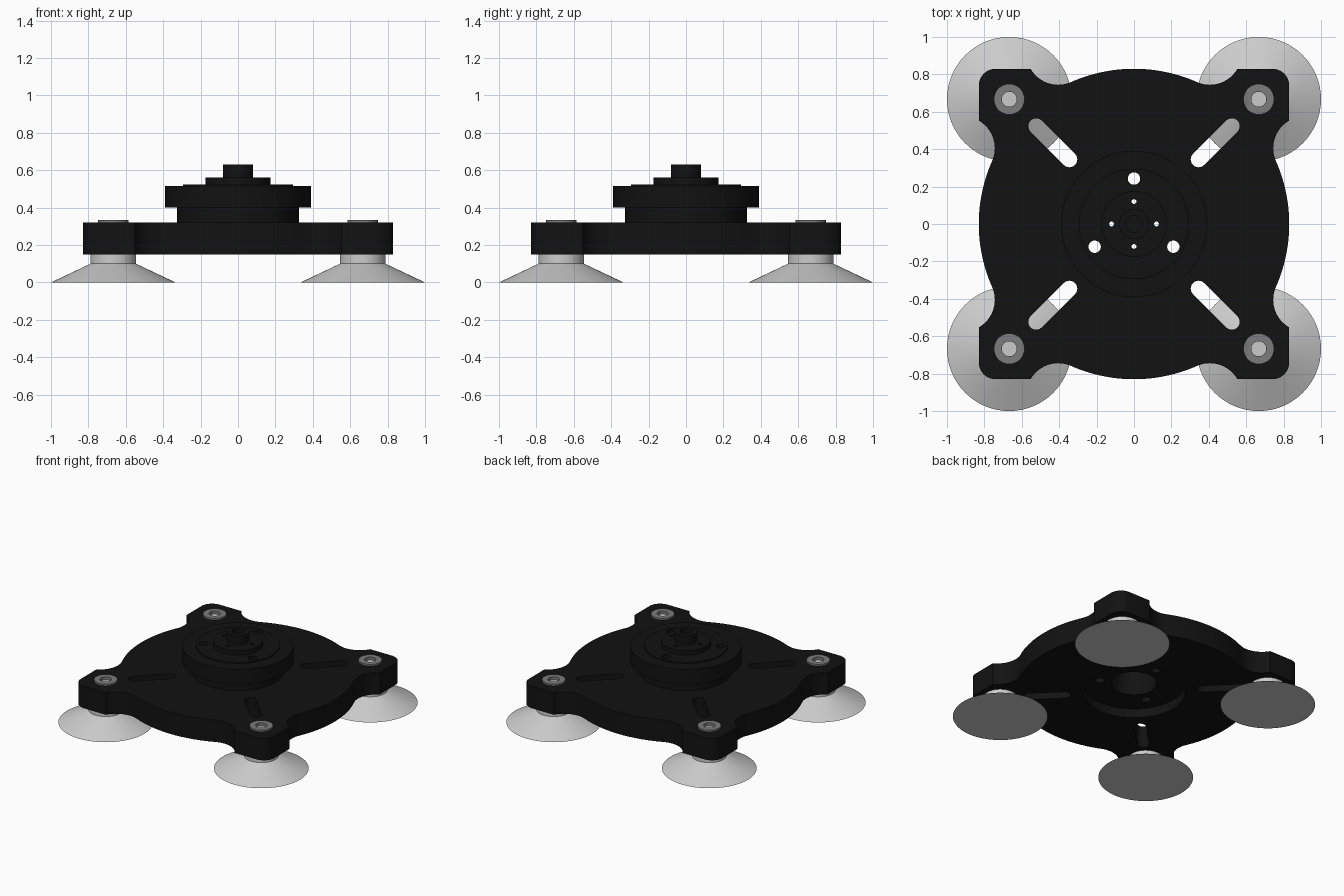
import bpy, bmesh, math
from math import cos, sin, pi, radians

if "Cube" in bpy.data.objects:
    bpy.data.objects.remove(bpy.data.objects["Cube"])


def material(name, v):
    m = bpy.data.materials.new(name)
    m.diffuse_color = (v, v, v, 1)
    m.use_nodes = True
    m.node_tree.nodes["Principled BSDF"].inputs["Base Color"].default_value = m.diffuse_color
    return m


BLACK = material("black_plastic", 0.006)
STEEL = material("grey_metal", 0.2)


def make(name, bm, mat=None):
    bmesh.ops.recalc_face_normals(bm, faces=bm.faces)
    me = bpy.data.meshes.new(name)
    bm.to_mesh(me)
    bm.free()
    ob = bpy.data.objects.new(name, me)
    bpy.context.collection.objects.link(ob)
    if mat:
        me.materials.append(mat)
    return ob


def arc(cx, cy, r, a0, a1, n):
    return [(cx + r * cos(radians(a0 + (a1 - a0) * i / n)),
             cy + r * sin(radians(a0 + (a1 - a0) * i / n))) for i in range(n + 1)]


def prism(name, pts, z0, z1, mat=None):
    bm = bmesh.new()
    face = bm.faces.new([bm.verts.new((x, y, z0)) for x, y in pts])
    ext = bmesh.ops.extrude_face_region(bm, geom=[face])
    top = [v for v in ext["geom"] if isinstance(v, bmesh.types.BMVert)]
    bmesh.ops.translate(bm, verts=top, vec=(0, 0, z1 - z0))
    return make(name, bm, mat)


def disc(x, y, r, z0, z1, n=32):
    return prism("cutter", arc(x, y, r, 0, 360, n)[:-1], z0, z1)


def lathe(name, profile, mat=None, n=64, loc=(0, 0, 0)):
    bm = bmesh.new()
    vs = [bm.verts.new((r, 0, z)) for r, z in profile]
    es = [bm.edges.new(p) for p in zip(vs, vs[1:])]
    bmesh.ops.spin(bm, geom=vs + es, cent=(0, 0, 0), axis=(0, 0, 1),
                   angle=2 * pi, steps=n)
    bmesh.ops.remove_doubles(bm, verts=bm.verts, dist=1e-5)
    ob = make(name, bm, mat)
    ob.location = loc
    return ob


def activate(ob):
    bpy.ops.object.select_all(action='DESELECT')
    ob.select_set(True)
    bpy.context.view_layer.objects.active = ob


def cut(ob, cutters):
    activate(ob)
    for c in cutters:
        c.hide_render = True
        m = ob.modifiers.new("cut", 'BOOLEAN')
        m.operation, m.solver, m.object = 'DIFFERENCE', 'EXACT', c
        bpy.ops.object.modifier_apply(modifier=m.name)
        bpy.data.objects.remove(c)


def smooth(ob):
    activate(ob)
    bpy.ops.object.shade_smooth_by_angle(angle=radians(25))


# Plate outline: one eighth, mirrored over the diagonal, then turned four times
R, NOTCH = 0.83, 0.17
a = 66.1
nx, ny = (R + NOTCH) * cos(radians(a)), (R + NOTCH) * sin(radians(a))
end = 360 - math.degrees(math.asin((ny - R) / NOTCH))
eighth = arc(0, 0, R, 90, a, 14)
eighth += arc(nx, ny, NOTCH, a + 180, end, 14)[1:]
eighth += arc(0.74, 0.74, 0.09, 90, 45, 5)
quarter = eighth + [(y, x) for x, y in reversed(eighth[:-1])]
outline = []
for k in range(4):
    c, s = round(cos(-k * pi / 2)), round(sin(-k * pi / 2))
    outline += [(x * c - y * s, x * s + y * c) for x, y in quarter[:-1]]
plate = prism("base_plate", outline, 0.15, 0.32, BLACK)

# Diagonal slots, underside recess and bore, bolt holes
cutters = []
for k in range(4):
    t = 45 + 90 * k
    c, s = cos(radians(t)), sin(radians(t))
    slot = arc(0.74 * c, 0.74 * s, 0.042, t - 90, t + 90, 12)
    slot += arc(0.488 * c, 0.488 * s, 0.042, t + 90, t + 270, 12)
    cutters.append(prism("cutter", slot, 0.1, 0.4))
    cutters.append(disc(0.943 * c, 0.943 * s, 0.075, 0.1, 0.4))
cutters.append(disc(0, 0, 0.36, 0.1, 0.22, 64))
cutters.append(disc(0, 0, 0.16, 0.1, 0.4, 64))


def bolt_holes():
    return [disc(0.243 * cos(radians(t)), 0.243 * sin(radians(t)), 0.033, 0.1, 0.8)
            for t in (90, 210, 330)]


cut(plate, cutters + bolt_holes())
smooth(plate)

# Stepped hub with central pin and socket
hub = lathe("hub", [(0, 0.46), (0.16, 0.46), (0.16, 0.315), (0.325, 0.315),
                    (0.325, 0.4), (0.39, 0.4), (0.39, 0.515), (0.295, 0.515),
                    (0.295, 0.525), (0.175, 0.525), (0.175, 0.56), (0.08, 0.56),
                    (0.08, 0.63), (0.045, 0.63), (0.045, 0.585), (0, 0.585)],
            BLACK, 96)
small = [disc(0.12 * cos(k * pi / 2), 0.12 * sin(k * pi / 2), 0.013, 0.4, 0.8, 16)
         for k in range(4)]
cut(hub, bolt_holes() + small)
smooth(hub)

# Suction cups and fixing collars at the corners
for i, (sx, sy) in enumerate([(-1, -1), (1, -1), (1, 1), (-1, 1)], 1):
    loc = (0.667 * sx, 0.667 * sy, 0)
    smooth(lathe(f"suction_cup_{i}", [(0, 0), (0.333, 0), (0.122, 0.1), (0.122, 0.15),
                                      (0.04, 0.15), (0.04, 0.31), (0, 0.31)], loc=loc))
    smooth(lathe(f"collar_{i}", [(0.04, 0.16), (0.075, 0.16), (0.075, 0.32), (0.082, 0.32),
                                 (0.082, 0.333), (0.04, 0.333), (0.04, 0.16)],
                 STEEL, loc=loc))
